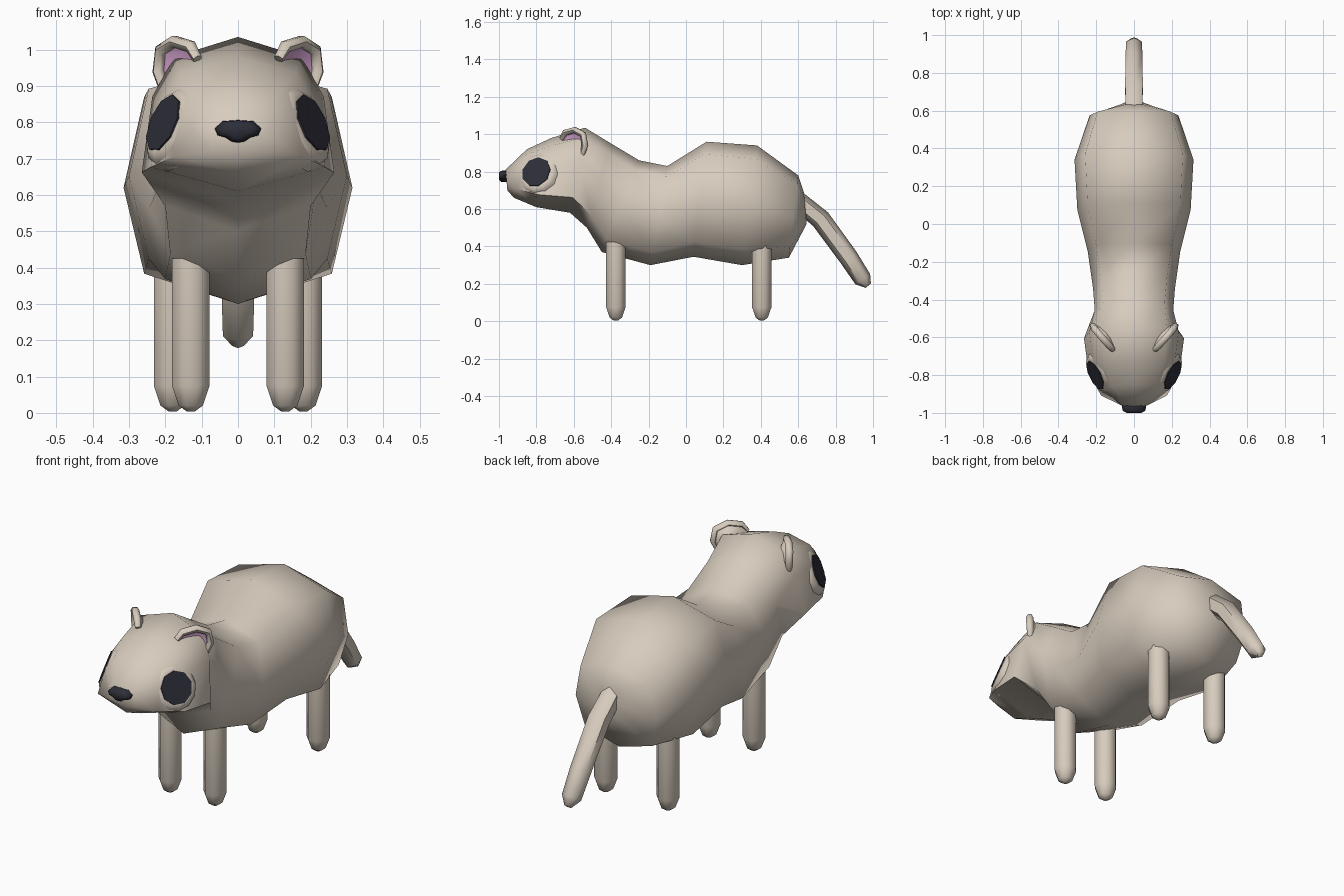
import bpy, bmesh, math
from mathutils import Vector

if "Cube" in bpy.data.objects:
    bpy.data.objects.remove(bpy.data.objects["Cube"])


def material(name, rgb):
    m = bpy.data.materials.new(name)
    m.diffuse_color = (*rgb, 1)
    m.use_nodes = True
    m.node_tree.nodes["Principled BSDF"].inputs["Base Color"].default_value = m.diffuse_color
    return m


FUR = material("beige_fur", (0.68, 0.60, 0.51))
PINK = material("pink_inner_ear", (0.66, 0.36, 0.62))
DARK = material("dark_eye_and_nose", (0.027, 0.027, 0.04))


def make(name, verts, faces, mats=(FUR,), angle=60, rule=None):
    me = bpy.data.meshes.new(name)
    me.from_pydata([tuple(v) for v in verts], [], faces)
    for m in mats:
        me.materials.append(m)
    bm = bmesh.new()
    bm.from_mesh(me)
    bmesh.ops.recalc_face_normals(bm, faces=bm.faces)
    bm.to_mesh(me)
    bm.free()
    if rule:
        for p in me.polygons:
            p.material_index = rule(p)
    ob = bpy.data.objects.new(name, me)
    bpy.context.collection.objects.link(ob)
    bpy.ops.object.select_all(action='DESELECT')
    ob.select_set(True)
    bpy.context.view_layer.objects.active = ob
    bpy.ops.object.shade_smooth_by_angle(angle=math.radians(angle))
    return ob


def loft(name, rings, **kw):
    """Skin closed rings of equal length and cap both ends."""
    n = len(rings[0])
    faces = [(i * n + j, i * n + (j + 1) % n, (i + 1) * n + (j + 1) % n, (i + 1) * n + j)
             for i in range(len(rings) - 1) for j in range(n)]
    faces += [tuple(range(n)), tuple(range((len(rings) - 1) * n, len(rings) * n))]
    return make(name, [v for r in rings for v in r], faces, **kw)


def tube(name, path, radii, sides=6, up=(1, 0, 0), spin=0.0, **kw):
    path = [Vector(p) for p in path]
    rings = []
    for i, p in enumerate(path):
        d = (path[min(i + 1, len(path) - 1)] - path[max(i - 1, 0)]).normalized()
        u = Vector(up)
        u = (u - d * u.dot(d)).normalized()
        w = d.cross(u)
        rings.append([p + radii[i] * (math.cos(a) * u + math.sin(a) * w)
                      for a in (spin + math.tau * k / sides for k in range(sides))])
    return loft(name, rings, **kw)


# Body and head: one skin over slanted cross-sections
HEAD = [(0, 0), (.66, .12), (.89, .36), (1, .82), (0, 1)]
BODY = [(0, 0), (.82, .11), (1, .5), (.82, .87), (0, 1)]
# top y, top z, bottom y, bottom z, half width, share of head shape
SECTIONS = [
    (-.965, .81, -.955, .70, .075, 1),
    (-.85, .92, -.92, .66, .175, 1),
    (-.72, .98, -.80, .61, .24, 1),
    (-.54, 1.035, -.62, .58, .265, 1),
    (-.40, .95, -.53, .50, .22, .5),
    (-.25, .86, -.45, .37, .22, .15),
    (-.10, .83, -.19, .30, .245, 0),
    (.11, .96, .04, .345, .30, 0),
    (.38, .94, .30, .30, .315, 0),
    (.60, .78, .55, .34, .235, 0),
    (.63, .69, .645, .52, .06, 0),
]
rings = []
for yt, zt, yb, zb, w, h in SECTIONS:
    half = []
    for (hx, ht), (bx, bt) in zip(HEAD, BODY):
        x, t = w * (h * hx + (1 - h) * bx), h * ht + (1 - h) * bt
        half.append((x, yt + (yb - yt) * t, zt + (zb - zt) * t))
    rings.append(half + [(-x, y, z) for x, y, z in half[3:0:-1]])
loft("body", rings, angle=75)

# Tail
tube("tail", [(0, .58, .66), (0, .72, .545), (0, .87, .34), (0, .945, .225), (0, .975, .19)],
     [.05, .054, .052, .048, .018], spin=math.pi / 6)

# Nose: wide pad narrowing to the bottom
half = [(0, .806), (.042, .803), (.064, .783), (.056, .764), (.034, .758), (.018, .747), (0, .744)]
outline = half + [(-x, z) for x, z in half[-2:0:-1]]
loft("nose", [[(x * s, y, .776 + (z - .776) * s) for x, z in outline]
              for y, s in ((-.93, .9), (-.965, 1), (-.988, .95), (-1.0, .6))], mats=(DARK,))

for s, side in ((-1, "left"), (1, "right")):
    # Legs
    for part, x, y, top in (("front", .13, -.375, .405), ("back", .18, .405, .39)):
        tube(f"{part}_leg_{side}",
             [(s * x, y, top + .02), (s * x, y, .075), (s * x, y, .02), (s * x, y, .004)],
             [.056, .056, .036, .012], sides=8, spin=math.pi / 8)

    # Eyes: raised rim and dark plate, facing outward, forward and up
    n = Vector((s * 1, -.50, .42)).normalized()
    c = Vector((s * .198, -.797, .795))
    tube(f"eye_rim_{side}", [c + n * d for d in (-.05, -.008, .006, .007)],
         [.122, .112, .092, .08], sides=12, up=(0, 0, 1))
    tube(f"eye_{side}", [c + n * d for d in (.004, .012)], [.083, .083],
         sides=9, up=(0, 0, 1), mats=(DARK,), angle=30)

    # Ears: curled rim around a cupped pink inside with a fur back
    path = [Vector((s * x, y, z)) for x, y, z in (
        (.112, -.665, .975), (.13, -.645, 1.008), (.175, -.595, 1.022),
        (.213, -.55, .998), (.219, -.54, .94), (.2, -.56, .875))]
    out = Vector((s * .79, -.61, 0))
    tube(f"ear_rim_{side}", path, [.014, .018, .018, .018, .018, .012], up=out)
    centre = Vector((s * .165, -.59, .94))
    k = len(path)
    verts = path + [centre - out * .022] + [p - out * .012 for p in path] + [centre - out * .045]
    faces = [(i, (i + 1) % k, k) for i in range(k)]
    faces += [(k + 1 + i, k + 1 + (i + 1) % k, 2 * k + 1) for i in range(k)]
    faces += [(i, (i + 1) % k, k + 1 + (i + 1) % k, k + 1 + i) for i in range(k)]
    make(f"ear_{side}", verts, faces, mats=(FUR, PINK),
         rule=lambda p: 1 if len(p.vertices) == 3 and max(p.vertices) <= 6 else 0)
